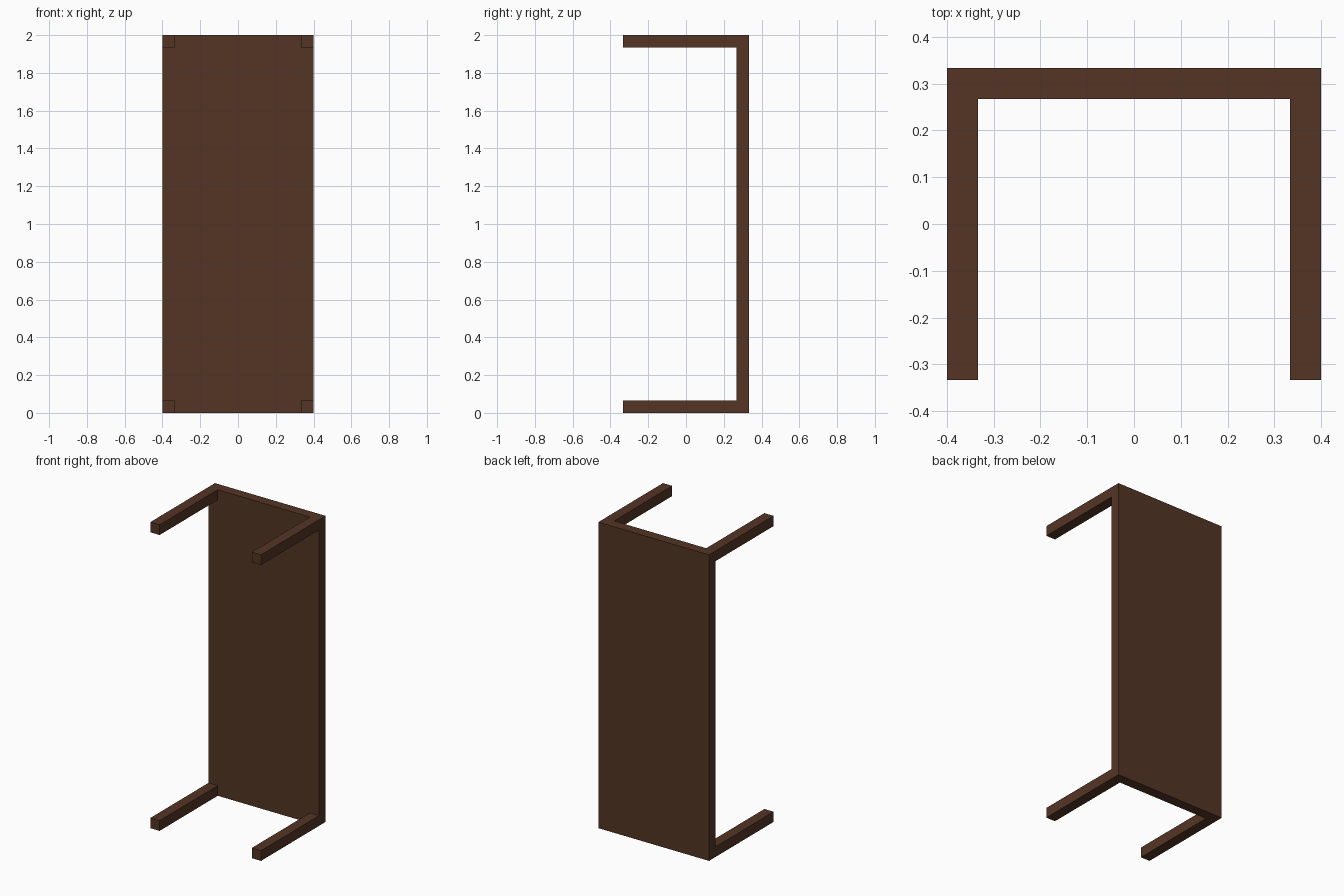
import bpy

if "Cube" in bpy.data.objects:
    bpy.data.objects.remove(bpy.data.objects["Cube"])

# Table tipped on its side: the top stands upright at the back, legs point forward
WIDTH, DEPTH, LENGTH, THICK = 0.8, 0.667, 2.0, 0.0667

wood = bpy.data.materials.new("dark_brown_wood")
wood.diffuse_color = (0.088, 0.036, 0.018, 1)
wood.use_nodes = True
wood.node_tree.nodes["Principled BSDF"].inputs["Base Color"].default_value = wood.diffuse_color


def box(name, center, size):
    bpy.ops.mesh.primitive_cube_add(size=1, location=center)
    obj = bpy.context.object
    obj.name = name
    obj.scale = size
    bpy.ops.object.transform_apply(location=False, rotation=False, scale=True)
    obj.data.materials.append(wood)
    return obj


# Table top
box("table_top", (0, DEPTH / 2 - THICK / 2, LENGTH / 2), (WIDTH, THICK, LENGTH))

# Four square legs, flush with the corners of the top
leg_length = DEPTH - THICK
leg_x = WIDTH / 2 - THICK / 2
for side, x in (("left", -leg_x), ("right", leg_x)):
    for level, z in (("lower", THICK / 2), ("upper", LENGTH - THICK / 2)):
        box(f"{level}_{side}_leg", (x, -THICK / 2, z), (THICK, leg_length, THICK))
